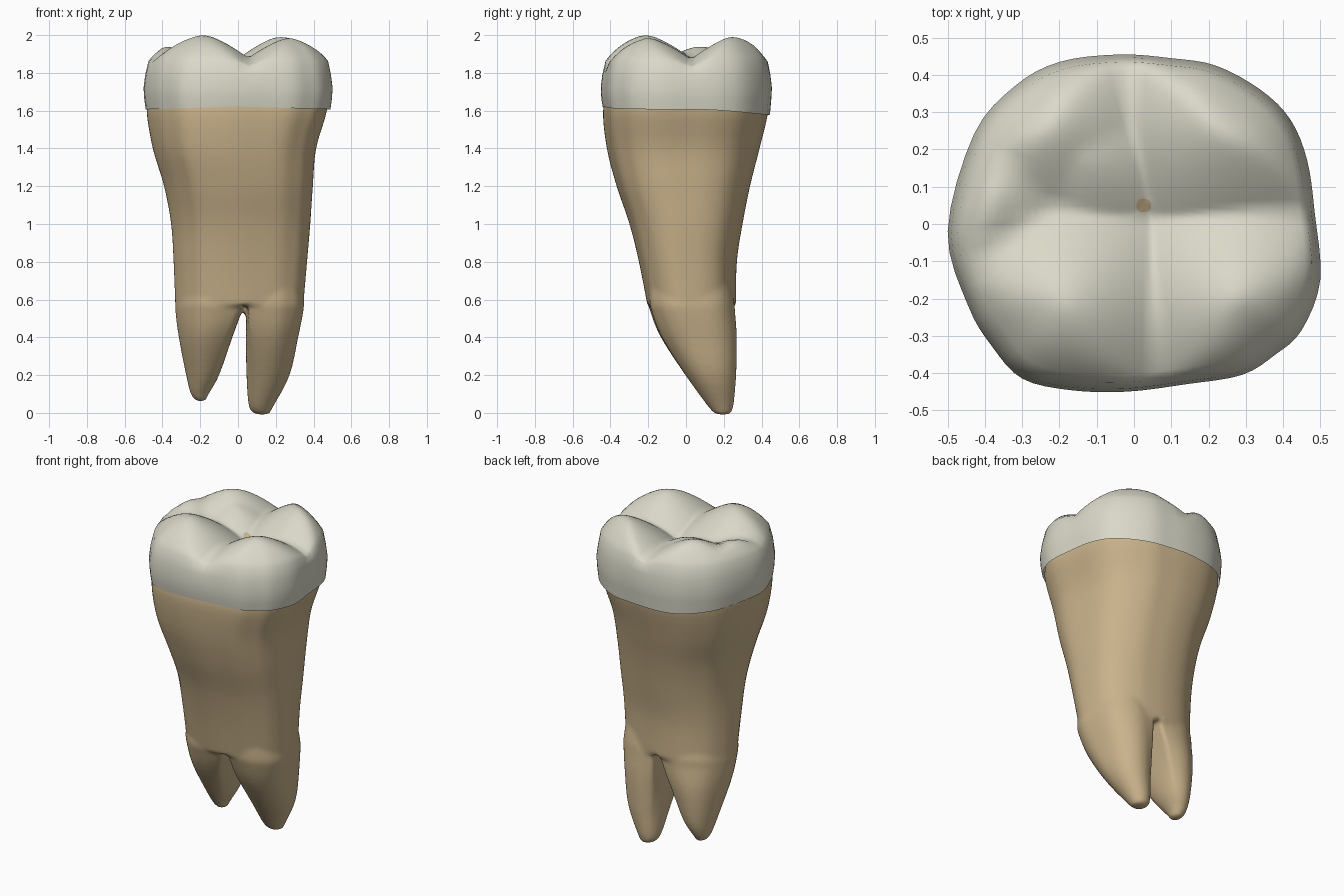
import bpy, bmesh, math
from mathutils import Vector

if "Cube" in bpy.data.objects:
    bpy.data.objects.remove(bpy.data.objects["Cube"])


def material(name, rgb):
    m = bpy.data.materials.new(name)
    m.use_nodes = True
    m.diffuse_color = (*rgb, 1)
    bsdf = m.node_tree.nodes["Principled BSDF"]
    bsdf.inputs["Base Color"].default_value = (*rgb, 1)
    bsdf.inputs["Roughness"].default_value = 0.6
    return m


ENAMEL = material("ivory enamel", (0.70, 0.69, 0.58))
DENTINE = material("tan root", (0.59, 0.45, 0.26))

# Widest outline of the crown, seen from above
CORNERS = [(.5, -.15), (.485, .03), (.465, .17), (.42, .28), (.34, .36), (.22, .425),
           (.1, .445), (-.04, .455), (-.2, .435), (-.32, .37), (-.43, .24), (-.5, -.02),
           (-.445, -.22), (-.38, -.33), (-.3, -.415), (-.17, -.446), (-.02, -.45),
           (.14, -.43), (.29, -.405), (.38, -.35), (.45, -.285)]


def spline(rows, closed, steps=4):
    """Smooth curve through rows of any number of values."""
    pts = [Vector(r) for r in rows]
    n, curve = len(pts), []
    for i in range(n if closed else n - 1):
        a, b, c, d = (pts[j % n] if closed else pts[min(max(j, 0), n - 1)]
                      for j in range(i - 1, i + 3))
        for s in range(steps):
            t = s / steps
            curve.append(b + (c - a) * (t / 2) + (a * 2 - b * 5 + c * 4 - d) * (t * t / 2)
                         + (b * 3 - c * 3 + d - a) * (t ** 3 / 2))
    return curve if closed else curve + [pts[-1]]


OUTLINE = spline(CORNERS, True)
COUNT = len(OUTLINE)
# Trunk section in a unit box, and its left and right halves
WHOLE = [Vector((p.x / .5, p.y / .452)) for p in OUTLINE]
HALF_LOW = [Vector((2 * min(p.x, 0) + 1, p.y)) for p in WHOLE]
HALF_HIGH = [Vector((2 * max(p.x, 0) - 1, p.y)) for p in WHOLE]


def bridge(bm, rings):
    for low, high in zip(rings, rings[1:]):
        for i in range(COUNT):
            j = (i + 1) % COUNT
            bm.faces.new((low[i], low[j], high[j], high[i]))


def loft(bm, section, boxes):
    """Closed loft; each box is z, x min, x max, y min, y max, roundness."""
    rings = []
    for z, x0, x1, y0, y1, r in spline(boxes, False):
        ring = []
        for p in section:
            q = p.lerp(p.normalized(), r)
            ring.append(bm.verts.new(((x0 + x1) / 2 + q.x * (x1 - x0) / 2,
                                      (y0 + y1) / 2 + q.y * (y1 - y0) / 2, z)))
        rings.append(ring)
    bridge(bm, rings)
    bm.faces.new(rings[0][::-1])
    bm.faces.new(rings[-1])


def finish(bm, name, mats):
    bmesh.ops.recalc_face_normals(bm, faces=bm.faces)
    mesh = bpy.data.meshes.new(name)
    bm.to_mesh(mesh)
    bm.free()
    obj = bpy.data.objects.new(name, mesh)
    bpy.context.collection.objects.link(obj)
    for m in mats:
        mesh.materials.append(m)
    for f in mesh.polygons:
        f.use_smooth = True
    return obj


# Root trunk and two tapering roots, fused into one skin
bm = bmesh.new()
loft(bm, WHOLE, [
    (.57, -.333, .348, -.205, .263, .3), (.8, -.342, .368, -.25, .268, .3),
    (1.0, -.355, .385, -.3, .298, .3), (1.2, -.392, .398, -.368, .337, .2),
    (1.4, -.452, .414, -.42, .387, .1), (1.6, -.484, .47, -.44, .432, 0),
    (1.7, -.46, .46, -.41, .41, 0)])
loft(bm, HALF_LOW, [
    (.062, -.22, -.17, .1, .16, 1), (.1, -.25, -.155, .07, .19, 1),
    (.2, -.275, -.1, -.005, .235, .8), (.4, -.314, -.03, -.137, .265, .5),
    (.54, -.332, .02, -.195, .262, .3), (.6, -.33, .025, -.205, .26, .3),
    (.75, -.3, 0, -.19, .22, .3)])
loft(bm, HALF_HIGH, [
    (-.008, .1, .165, .16, .23, 1), (.03, .058, .185, .12, .25, 1),
    (.2, .045, .274, -.005, .268, .8), (.4, .042, .32, -.137, .276, .5),
    (.54, .044, .347, -.195, .268, .3), (.6, .044, .348, -.205, .262, .3),
    (.75, .06, .33, -.2, .23, .3)])
root = finish(bm, "root", [DENTINE])
skin = root.modifiers.new("fuse", 'REMESH')
skin.mode = 'VOXEL'
skin.voxel_size = 0.012
skin.use_smooth_shade = True
relax = root.modifiers.new("relax", 'SMOOTH')
relax.factor = 0.5
relax.iterations = 8

# Cusps of the chewing surface: x, y, height
CUSPS = [(-.2, -.23, 2.01), (.28, -.21, 1.99), (.26, .29, 2.01),
         (-.24, .27, 1.985), (-.14, .18, 1.935), (-.4, .08, 1.95)]
PIT = Vector((.027, .052))


def soft_max(values, k):
    top = max(values)
    return top + k * math.log(sum(math.exp((v - top) / k) for v in values))


def chewing_height(p, f):
    cusps = soft_max([h - .12 * (math.hypot(p.x - x, p.y - y) / .24) ** 1.4
                      for x, y, h in CUSPS], .006)
    dome = 2.035 - .21 * f ** 4
    return -soft_max([-cusps, -dome], .012)


def neck_height(p):
    return 1.622 - .2 * max(0, p.y) ** 2 - .015 * abs(p.x) / .5


# Crown: bulging wall, then rings climbing over the cusps to the central pit
bm = bmesh.new()
rings = [[bm.verts.new((*(p * .977), neck_height(p))) for p in OUTLINE]]
for z, f in ((1.66, .992), (1.72, 1.0), (1.79, .982)):
    rings.append([bm.verts.new((*(p * f), z)) for p in OUTLINE])
STEPS = 24
for s in range(STEPS):
    f = .95 * (1 - s / STEPS)
    ring = []
    for p in OUTLINE:
        q = PIT * (1 - f) + p * f
        ring.append(bm.verts.new((*q, chewing_height(q, f))))
    rings.append(ring)
bridge(bm, rings)
centre = bm.verts.new((*PIT, chewing_height(PIT, 0)))
for i in range(COUNT):
    # Exposed tan spot at the bottom of the pit
    spot = bm.faces.new((rings[-1][i], rings[-1][(i + 1) % COUNT], centre))
    spot.material_index = 1
crown = finish(bm, "crown", [ENAMEL, DENTINE])
